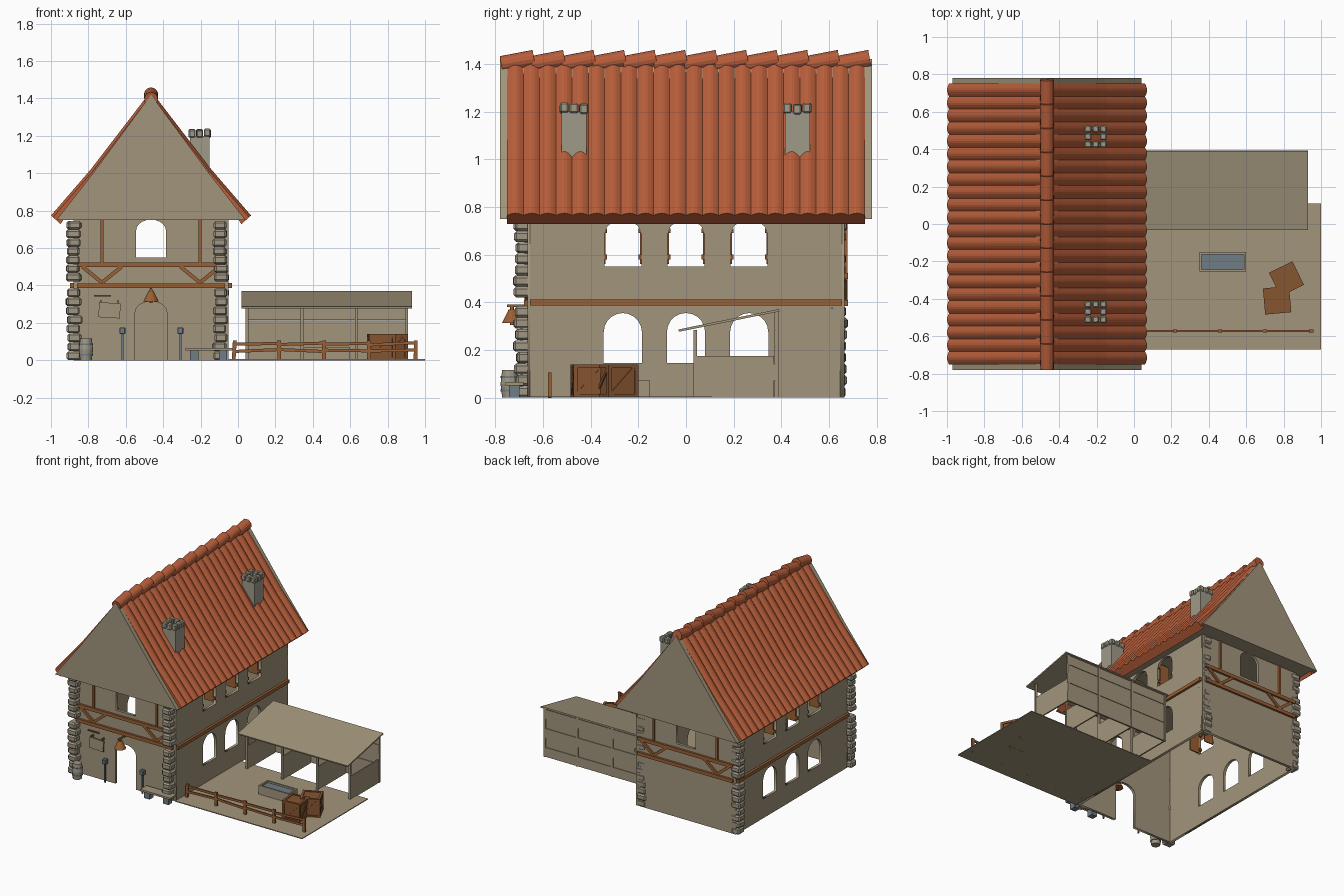
import bpy, bmesh, random
from math import radians, sin, cos, pi, atan2, hypot
from mathutils import Matrix, Vector, Euler

random.seed(4)
cube = bpy.data.objects.get("Cube")
if cube:
    bpy.data.objects.remove(cube)


def material(name, r, g, b):
    m = bpy.data.materials.new(name)
    m.use_nodes = True
    m.diffuse_color = (r, g, b, 1)
    m.node_tree.nodes["Principled BSDF"].inputs["Base Color"].default_value = (r, g, b, 1)
    return m


PLASTER = material("plaster", .36, .30, .20)
STONE = material("field_stone", .35, .31, .23)
GREY = material("chimney_stone", .35, .33, .25)
TILE = material("red_tile", .47, .11, .042)
WOOD = material("timber", .32, .115, .035)
CRATE = material("crate_wood", .24, .09, .03)
BLUE = material("blue_grey", .156, .205, .235)

CX = -.465           # middle of the house
HX, HY = .415, .655  # half width and half depth of the walls
WIN_Y = (-.265, 0, .265)


def finish(name, bm, mat, bevel=0):
    bmesh.ops.recalc_face_normals(bm, faces=bm.faces)
    me = bpy.data.meshes.new(name)
    bm.to_mesh(me)
    bm.free()
    me.materials.append(mat)
    ob = bpy.data.objects.new(name, me)
    bpy.context.collection.objects.link(ob)
    if bevel:
        mod = ob.modifiers.new("Bevel", 'BEVEL')
        mod.width, mod.segments = bevel, 1
    return ob


def boxes(name, mat, items, bevel=0):
    """One object made of boxes: (centre, size, optional rotation)."""
    bm = bmesh.new()
    for c, s, *r in items:
        rot = Euler(r[0] if r else (0, 0, 0)).to_matrix().to_4x4()
        bmesh.ops.create_cube(bm, size=1, matrix=Matrix.Translation(c) @ rot @ Matrix.Diagonal((*s, 1)))
    return finish(name, bm, mat, bevel)


def cones(name, mat, items, segs=12):
    """One object made of cones: (centre, lower radius, upper radius, depth, x tilt)."""
    bm = bmesh.new()
    for c, r1, r2, d, tilt in items:
        bmesh.ops.create_cone(bm, cap_ends=True, segments=segs, radius1=r1, radius2=r2, depth=d,
                              matrix=Matrix.Translation(c) @ Matrix.Rotation(radians(tilt), 4, 'X'))
    return finish(name, bm, mat)


def arch(c, w, z0, z1, rise):
    arc = [(c + w / 2 * cos(a * pi / 10), z1 - rise + rise * sin(a * pi / 10)) for a in range(11)]
    return [(c + w / 2, z0)] + arc + [(c - w / 2, z0)]


def wall(name, loops, loc, turn):
    """Flat wall with arched openings, filled from outlines."""
    cu = bpy.data.curves.new(name, 'CURVE')
    cu.dimensions, cu.fill_mode, cu.extrude = '2D', 'BOTH', .01
    for loop in loops:
        sp = cu.splines.new('POLY')
        sp.points.add(len(loop) - 1)
        for p, (x, z) in zip(sp.points, loop):
            p.co = (x, z, 0, 1)
        sp.use_cyclic_u = True
    ob = bpy.data.objects.new(name, cu)
    bpy.context.collection.objects.link(ob)
    ob.location, ob.rotation_euler = loc, (pi / 2, 0, turn)
    cu.materials.append(PLASTER)
    bpy.ops.object.select_all(action='DESELECT')
    ob.select_set(True)
    bpy.context.view_layer.objects.active = ob
    bpy.ops.object.convert(target='MESH')


# Walls with door and windows
TOP = .76
gable_window = arch(0, .16, .55, .752, .06)
door = arch(0, .17, 0, .315, .06)
wall("front_wall", [[(-HX, 0), (-HX, TOP), (HX, TOP), (HX, 0)] + door, gable_window], (CX, -HY, 0), 0)
wall("back_wall", [[(-HX, 0), (-HX, TOP), (HX, TOP), (HX, 0)], gable_window], (CX, HY, 0), 0)
openings = [arch(y, .16, .145, .355, .08) for y in WIN_Y] + [arch(y, .155, .55, .745, .06) for y in WIN_Y]
for side, s in (("right", 1), ("left", -1)):
    wall(side + "_wall", [[(-HY, 0), (-HY, TOP), (HY, TOP), (HY, 0)]] + openings,
         (CX + s * (HX - .01), 0, 0), pi / 2)

# Open shutters, swung inward, with hinges
leaves, hinges = [], []
for s in (1, -1):
    for y in WIN_Y:
        for e in (-1, 1):
            leaves.append(((CX + s * (HX - .06), y + e * .076, .645), (.075, .008, .17)))
            hinges += [((CX + s * (HX - .01), y + e * .072, z), (.02, .012, .02)) for z in (.59, .7)]
boxes("shutters", WOOD, leaves)
boxes("shutter_hinges", CRATE, hinges)

# Timber frame on both gable ends and along the sides
beams = []
for s in (-1, 1):
    y = s * (HY + .013)
    beams += [((CX, y, .398), (2 * HX - .04, .025, .025)), ((CX, y, .51), (2 * HX - .04, .025, .025)),
              ((CX + s * (HX + .005), 0, .4), (.025, 2 * HY, .025))]
    for m in (-1, 1):
        foot = CX + m * .262
        beams.append((((foot, y, .635)), (.014, .02, .23)))
        for d in (-1, 1):
            beams.append(((foot + d * .053, y, .458), (.135, .018, .02), (0, -d * atan2(.085, .105), 0)))
boxes("timber_frame", WOOD, beams)

# Rough stone quoins at the four corners, one stack per storey
for label, x, y in (("front_right", -.094, -.683), ("front_left", -.877, -.683),
                    ("back_right", -.094, .635), ("back_left", -.877, .635)):
    stack = []
    for z0, height in ((0, .385), (.42, .325)):
        n = 8 if z0 == 0 else 7
        h = height / n
        for k in range(n):
            j = random.uniform(-.006, .006)
            stack.append(((x + j, y - j, z0 + h * (k + .5)),
                          (random.uniform(.065, .08), random.uniform(.06, .075), h * .98),
                          (0, 0, random.uniform(-.08, .08))))
    boxes(label + "_quoins", STONE, stack, .01)

# Plaster roof body, seen as the gables
bm = bmesh.new()
half = [(0, 1.42), (.31, 1.0), (.505, .75)]
outline = half + [(-x, z) for x, z in half[:0:-1]]
face = bm.faces.new([bm.verts.new((CX + x, -.78, z)) for x, z in outline])
ext = bmesh.ops.extrude_face_region(bm, geom=[face])["geom"]
bmesh.ops.translate(bm, vec=(0, 1.56, 0), verts=[v for v in ext if isinstance(v, bmesh.types.BMVert)])
finish("gable_roof_body", bm, PLASTER)

# Rolled tile slopes
profile = [Vector(p) for p in ((0, 1.425), (.315, 1.015), (.528, .768))]
normals = [Vector(p).normalized() for p in ((.78, .62), (.77, .64), (.75, .66))]
COLS, STEPS, DEPTH = 22, 6, 1.5
for side, s in (("right", 1), ("left", -1)):
    bm = bmesh.new()
    rows = []
    for i in range(COLS * STEPS + 1):
        y = -DEPTH / 2 + DEPTH * i / (COLS * STEPS)
        lift = .014 * abs(sin(pi * i / STEPS)) - .005
        top = [p + n * lift for p, n in zip(profile, normals)]
        low = [p - n * .012 for p, n in zip(profile, normals)]
        low[-1] = profile[-1] - Vector((.045, .04))
        rows.append([bm.verts.new((CX + s * p.x, y, p.y)) for p in top + low[::-1]])
    for a, b in zip(rows, rows[1:]):
        for k in range(len(a)):
            m = (k + 1) % len(a)
            bm.faces.new((a[k], a[m], b[m], b[k]))
    bm.faces.new(rows[0])
    bm.faces.new(rows[-1])
    finish(side + "_tile_slope", bm, TILE)

# Tilted ridge tiles
cones("ridge_tiles", TILE, [((CX, -.706 + .128 * k, 1.409), .036, .038, .14, -80) for k in range(12)], 16)

# Hollow chimneys with a ring of cap stones
for label, y in (("front", -.47), ("back", .467)):
    x = -.205
    boxes(label + "_chimney", GREY,
          [((x + d * .045, y, 1.06), (.015, .105, .28)) for d in (-1, 1)] +
          [((x, y + d * .045, 1.06), (.105, .015, .28)) for d in (-1, 1)])
    boxes(label + "_chimney_cap", GREY,
          [((x + i * .041, y + j * .041, 1.213 + random.uniform(-.004, .004)), (.036, .036, .042),
            (0, 0, random.uniform(-.1, .1)))
           for i in (-1, 0, 1) for j in (-1, 0, 1) if i or j], .006)

# Yard and lean-to shed
boxes("yard_ground", PLASTER, [((.475, -.28, .003), (1.05, .78, .006))])
boxes("shed_roof", PLASTER, [((.475, .18, .324), (.91, .43, .01), (atan2(.085, .42), 0, 0))])
boxes("shed_back_planks", PLASTER,
      [((.475, .378 - .003 * (k % 2), .036 + .071 * k), (.87, .012, .07)) for k in range(5)])
posts = (.048, .342, .632, .902)
boxes("shed_posts", PLASTER, [((x, .038, .142), (.015, .015, .284)) for x in posts] +
      [((x, .38, .18), (.015, .015, .36)) for x in posts])
boxes("shed_partitions", PLASTER, [((x, .205, .087), (.01, .33, .174)) for x in posts])

# Yard fence with slightly crooked rails
stakes = [-.02, .22, .46, .70, .95]
fence = [((x, -.572, .053), (.02, .014, .106), (0, random.uniform(-.08, .08), 0)) for x in stakes]
for a, b in zip(stakes, stakes[1:]):
    for z in (.052, .088):
        t = random.uniform(-.05, .05)
        fence.append((((a + b) / 2, -.572, z), (b - a + .02, .01, .016), (0, t, 0)))
boxes("yard_fence", WOOD, fence)

# Crates with raised frames
for label, x, y, turn in (("front", .765, -.408, .09), ("back", .815, -.293, .45)):
    crate = [((0, 0, .07), (.126, .126, .13))]
    for i in (-1, 1):
        for j in (-1, 1):
            crate += [((i * .062, j * .062, .07), (.016, .016, .14)),
                      ((0, i * .062, .07 + j * .062), (.14, .016, .016)),
                      ((i * .062, 0, .07 + j * .062), (.016, .14, .016))]
    for k in (0, 1, 2, 3):
        a = k * pi / 2
        crate.append(((.064 * cos(a), .064 * sin(a), .07), (.008, .15, .014), (.8, 0, a)))
    ob = boxes(label + "_crate", CRATE, crate)
    ob.location, ob.rotation_euler = (x, y, 0), (0, 0, turn)

# Water trough
boxes("water_trough", PLASTER, [((.475, -.203, .015), (.25, .1, .03))] +
      [((.475 + d * .119, -.203, .036), (.012, .104, .072)) for d in (-1, 1)] +
      [((.475, -.203 + d * .046, .036), (.25, .012, .072)) for d in (-1, 1)])
boxes("trough_water", BLUE, [((.475, -.203, .045), (.228, .082, .03))])

# Bench, barrel, lamp posts, bell and sign at the front
boxes("bench_seat", PLASTER, [((-.155, -.72, .058), (.25, .075, .014))])
boxes("bench_blocks", BLUE, [((x, -.72, .026), (.045, .045, .052)) for x in (-.235, -.08)])
cones("barrel", STONE, [((-.813, -.74, .029), .031, .038, .058, 0), ((-.813, -.74, .087), .038, .031, .058, 0)])
cones("barrel_hoops", BLUE, [((-.813, -.74, z), .0375, .0375, .008, 0) for z in (.03, .086)])
lamps = (-.618, -.308)
boxes("lamp_posts", BLUE, [((x, -.69, .07), (.01, .01, .14)) for x in lamps])
boxes("lamp_heads", BLUE, [((x, -.69, .158), (.032, .032, .036)) for x in lamps], .004)
cones("bell", WOOD, [((CX, -.73, .342), .041, .014, .056, 0), ((CX, -.73, .374), .008, .008, .015, 0),
                     ((CX, -.73, .312), .008, .008, .014, 0)])
boxes("bell_bracket", WOOD, [((CX, -.705, .385), (.012, .09, .01))])
boxes("hanging_sign", PLASTER, [((-.687, -.69, .267), (.115, .01, .08), (0, .06, 0))])
boxes("sign_hooks", CRATE, [((-.687 + d * .045, -.68, .312), (.006, .03, .018)) for d in (-1, 1)])
boxes("sign_rod", CRATE, [((-.725, -.672, .345), (.09, .012, .007))])
